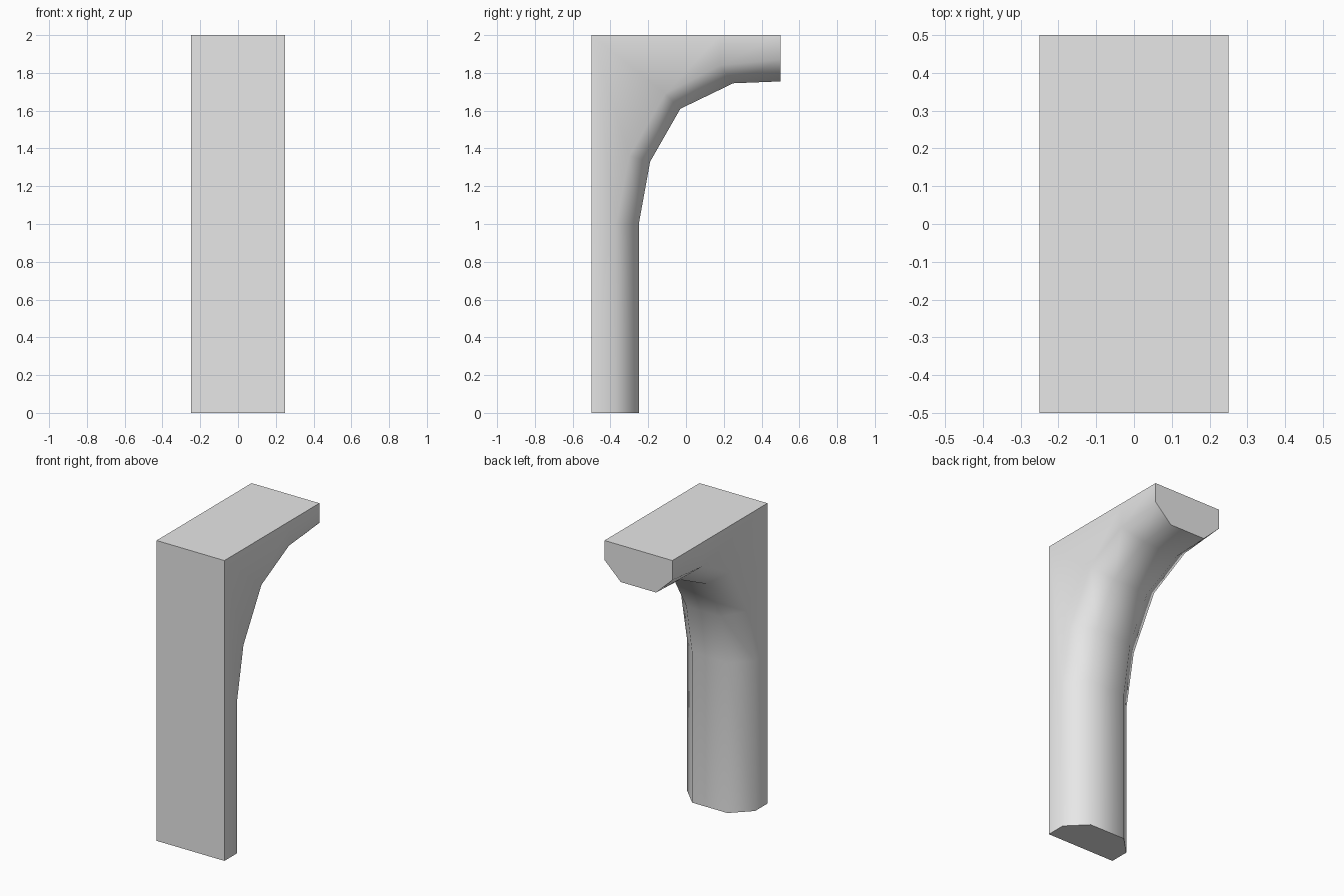
import bpy, bmesh, math

cube = bpy.data.objects.get("Cube")
if cube:
    bpy.data.objects.remove(cube, do_unlink=True)

# Plain grey material
grey = bpy.data.materials.new("plain_grey")
grey.use_nodes = True
colour = (0.8, 0.8, 0.8, 1)
grey.diffuse_color = colour
grey.node_tree.nodes["Principled BSDF"].inputs["Base Color"].default_value = colour

HALF_WIDTH, HALF_INNER = 0.25, 0.13

# (y, z) paths from the foot to the arm's end: back corner, side edge, inner edge
outer = [(-.5, 0), (-.5, 1), (-.5, 2), (-.5, 2), (.18, 2), (.5, 2)]
side = [(-.37, 0), (-.37, 1), (-.3, 1.36), (-.11, 1.69), (.18, 1.84), (.5, 1.87)]
inner = [(-.25, 0), (-.25, 1), (-.19, 1.33), (-.03, 1.61), (.25, 1.745), (.5, 1.755)]

bm = bmesh.new()


def ring(o, s, i):
    """Chamfered cross-section at one station of the bracket."""
    half = [(HALF_WIDTH, o), (HALF_WIDTH, s), (HALF_INNER, i)]
    points = [(-x, *p) for x, p in half] + [(x, *p) for x, p in reversed(half)]
    return [bm.verts.new(p) for p in points]


# Post, curved bracket and arm as one lofted shell
rings = [ring(*station) for station in zip(outer, side, inner)]
for a, b in zip(rings, rings[1:]):
    for k in range(len(a)):
        n = (k + 1) % len(a)
        bm.faces.new((a[k], a[n], b[n], b[k]))
bm.faces.new(rings[0])
bm.faces.new(rings[-1])
bmesh.ops.remove_doubles(bm, verts=bm.verts[:], dist=0.0001)
bmesh.ops.recalc_face_normals(bm, faces=bm.faces[:])

mesh = bpy.data.meshes.new("curved_support")
bm.to_mesh(mesh)
bm.free()
mesh.materials.append(grey)
support = bpy.data.objects.new("curved_support", mesh)
bpy.context.collection.objects.link(support)

# Smooth chamfers and curve, sharp outer corners and ends
mesh.shade_smooth()
mesh.set_sharp_from_angle(angle=math.radians(65))
